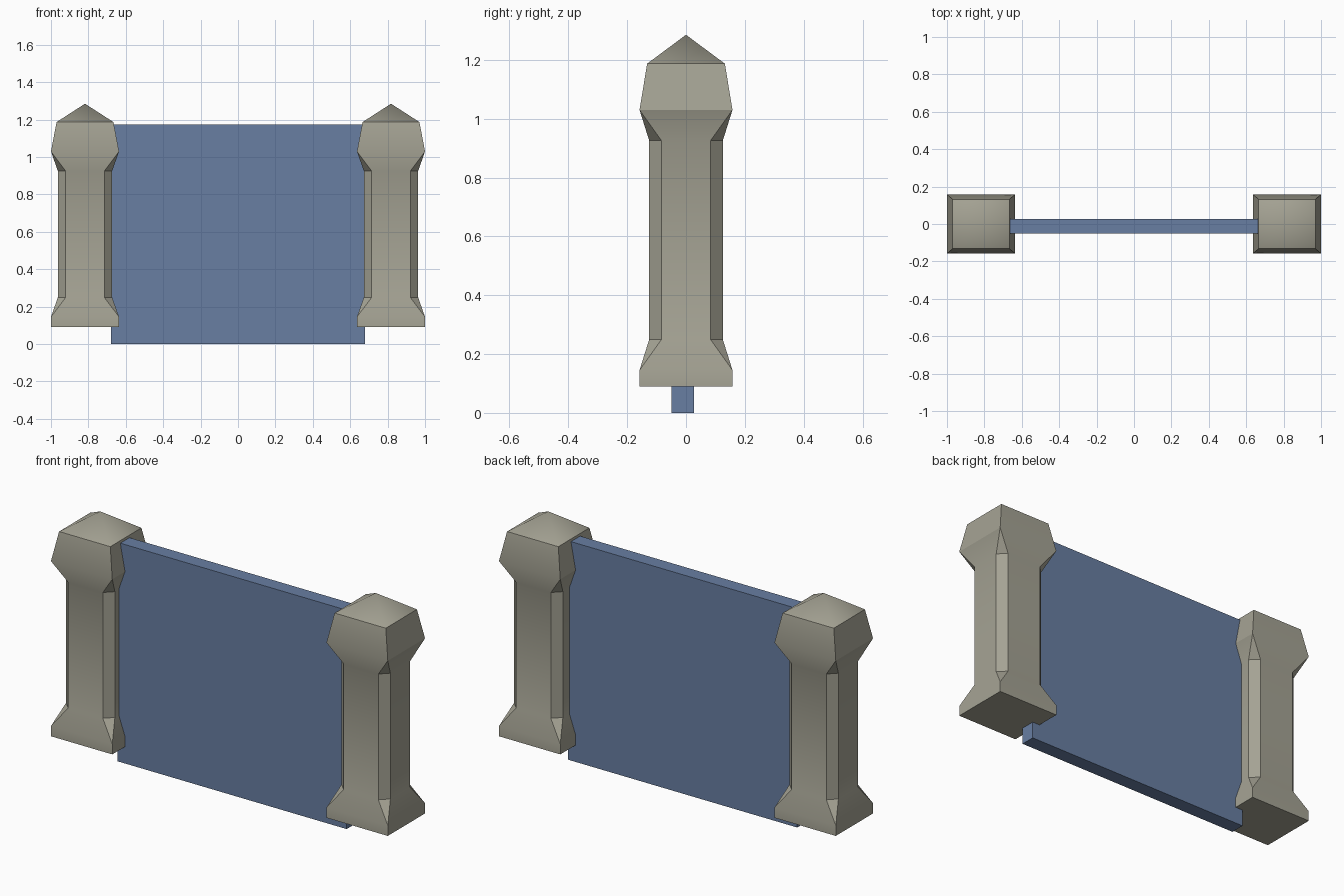
import bpy, bmesh, math

if "Cube" in bpy.data.objects:
    bpy.data.objects.remove(bpy.data.objects["Cube"])


def material(name, rgb):
    m = bpy.data.materials.new(name)
    m.diffuse_color = (*rgb, 1)
    m.use_nodes = True
    m.node_tree.nodes["Principled BSDF"].inputs["Base Color"].default_value = m.diffuse_color
    return m


stone = material("warm grey stone", (0.376, 0.366, 0.296))
blue = material("slate blue", (0.138, 0.209, 0.362))


def add_object(name, bm, mat):
    me = bpy.data.meshes.new(name)
    bm.to_mesh(me)
    bm.free()
    me.materials.append(mat)
    ob = bpy.data.objects.new(name, me)
    bpy.context.collection.objects.link(ob)
    return ob


# post section rings: z, half width x, half depth y, corner chamfer
RINGS = [
    (0.09, 0.182, 0.158, 0),
    (0.145, 0.182, 0.158, 0),
    (0.25, 0.145, 0.125, 0.042),
    (0.925, 0.145, 0.125, 0.042),
    (1.03, 0.182, 0.158, 0),
    (1.187, 0.152, 0.132, 0),
    (1.285, 0, 0, 0),
]


def post(name, x):
    bm = bmesh.new()
    rings = []
    for z, a, b, c in RINGS:
        pts = [(a, c - b), (a, b - c), (a - c, b), (c - a, b),
               (-a, b - c), (-a, c - b), (c - a, -b), (a - c, -b)]
        rings.append([bm.verts.new((x + px, py, z)) for px, py in pts])
    bm.faces.new(rings[0][::-1])
    for r, s in zip(rings, rings[1:]):
        for i in range(8):
            j = (i + 1) % 8
            bm.faces.new((r[i], r[j], s[j], s[i]))
    # merge unchamfered corners and the pointed tip
    bmesh.ops.remove_doubles(bm, verts=bm.verts[:], dist=0.0001)
    bmesh.ops.recalc_face_normals(bm, faces=bm.faces[:])
    # gentle bends and the roof are smooth, other edges stay crisp
    for f in bm.faces:
        f.smooth = True
    for e in bm.edges:
        roof = max(v.co.z for v in e.verts) > 1.28
        e.smooth = roof or e.calc_face_angle(math.pi) < math.radians(30)
    return add_object(name, bm, stone)


post("left_post", -0.818)
post("right_post", 0.818)

# wall panel, slightly forward of the post centres
bm = bmesh.new()
bmesh.ops.create_cube(bm, size=1)
for v in bm.verts:
    v.co = (v.co.x * 1.36, v.co.y * 0.078 - 0.011, (v.co.z + 0.5) * 1.175)
add_object("wall_panel", bm, blue)
